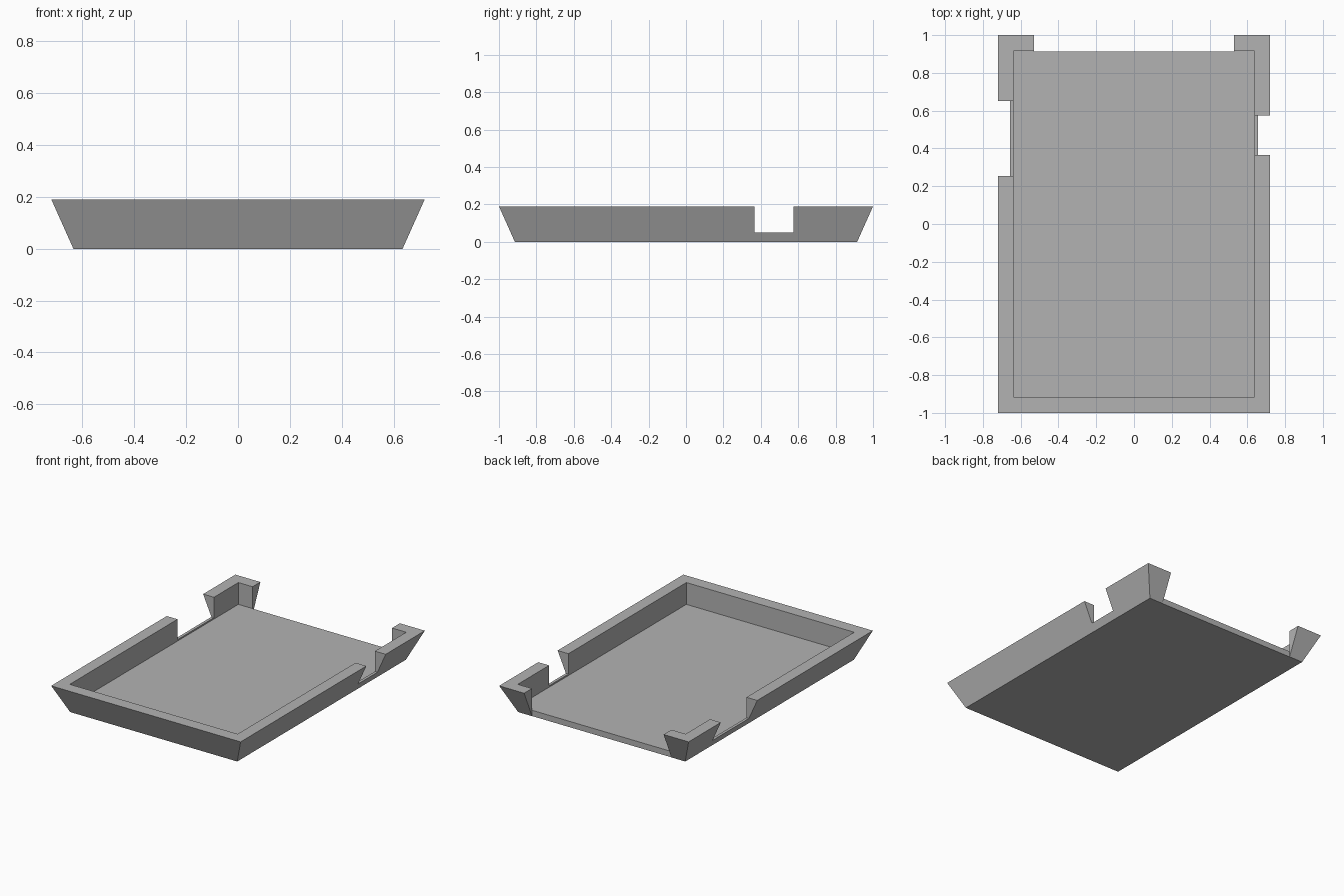
import bpy, bmesh

cube = bpy.data.objects.get("Cube")
if cube:
    bpy.data.objects.remove(cube, do_unlink=True)

grey = bpy.data.materials.new("plain grey")
COLOUR = (0.45, 0.45, 0.45, 1)
grey.use_nodes = True
grey.diffuse_color = COLOUR
grey.node_tree.nodes["Principled BSDF"].inputs["Base Color"].default_value = COLOUR

HEIGHT, FLOOR, LEDGE = 0.19, 0.04, 0.05
BASE_X, BASE_Y = 0.635, 0.915      # footprint half sizes
RIM_X, RIM_Y = 0.72, 1.0           # rim half sizes
INNER_X, INNER_Y = 0.638, 0.915    # cavity half sizes


def add_object(name, bm):
    bmesh.ops.recalc_face_normals(bm, faces=bm.faces)
    mesh = bpy.data.meshes.new(name)
    bm.to_mesh(mesh)
    bm.free()
    mesh.materials.append(grey)
    obj = bpy.data.objects.new(name, mesh)
    bpy.context.collection.objects.link(obj)
    return obj


def box(name, x, y, z):
    """Box from (min, max) ranges."""
    bm = bmesh.new()
    bmesh.ops.create_cube(bm, size=1)
    for v in bm.verts:
        v.co = [r[0] if c < 0 else r[1] for c, r in zip(v.co, (x, y, z))]
    return add_object(name, bm)


# Flared tray body, wider at the rim than at the base
bm = bmesh.new()
bmesh.ops.create_cube(bm, size=2)
for v in bm.verts:
    top = v.co.z > 0
    v.co.x *= RIM_X if top else BASE_X
    v.co.y *= RIM_Y if top else BASE_Y
    v.co.z = HEIGHT if top else 0
tray = add_object("tray", bm)

# Cavity, side notches and the open back
above = HEIGHT + 0.1
cutters = [
    box("cavity_cutter", (-INNER_X, INNER_X), (-INNER_Y, INNER_Y), (FLOOR, above)),
    box("left_notch_cutter", (0.6, 0.8), (0.365, 0.575), (LEDGE, above)),
    box("right_notch_cutter", (-0.8, -0.6), (0.255, 0.65), (LEDGE, above)),
    box("back_opening_cutter", (-0.53, 0.53), (INNER_Y - 0.001, 1.1), (-0.1, above)),
]
bpy.context.view_layer.objects.active = tray
for cutter in cutters:
    mod = tray.modifiers.new(cutter.name, "BOOLEAN")
    mod.operation = "DIFFERENCE"
    mod.solver = "EXACT"
    mod.object = cutter
    bpy.ops.object.modifier_apply(modifier=mod.name)
    bpy.data.objects.remove(cutter, do_unlink=True)
